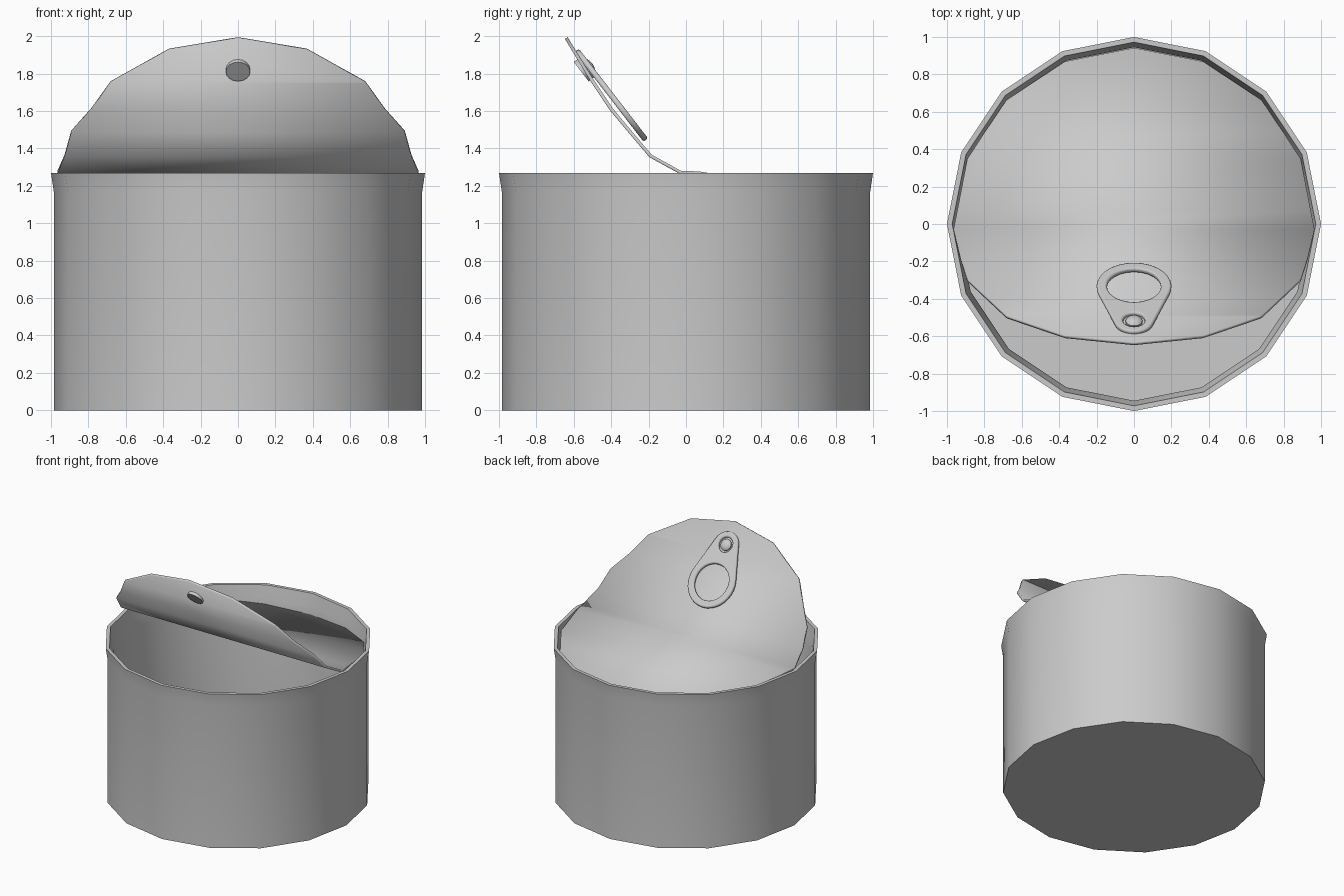
import bpy, bmesh
from math import sin, cos, pi, acos
from mathutils import Matrix, Vector

if "Cube" in bpy.data.objects:
    bpy.data.objects.remove(bpy.data.objects["Cube"])


def finish(name, bm, angle=40):
    bmesh.ops.remove_doubles(bm, verts=bm.verts, dist=1e-5)
    bmesh.ops.recalc_face_normals(bm, faces=bm.faces)
    me = bpy.data.meshes.new(name)
    bm.to_mesh(me)
    bm.free()
    ob = bpy.data.objects.new(name, me)
    bpy.context.collection.objects.link(ob)
    smooth(ob, angle)
    return ob


def smooth(ob, angle=40):
    bpy.ops.object.select_all(action='DESELECT')
    ob.select_set(True)
    bpy.context.view_layer.objects.active = ob
    bpy.ops.object.shade_smooth_by_angle(angle=angle * pi / 180)


def lathe(name, profile, n):
    bm = bmesh.new()
    rings = [[bm.verts.new((r * cos(2 * pi * i / n), r * sin(2 * pi * i / n), z))
              for i in range(n)] if r else [bm.verts.new((0, 0, z))] for r, z in profile]
    for a, b in zip(rings, rings[1:]):
        for i in range(n):
            j = (i + 1) % n
            quad = [a[i % len(a)], a[j % len(a)], b[j % len(b)], b[i % len(b)]]
            bm.faces.new(list(dict.fromkeys(quad)))
    return finish(name, bm)


# Hollow can body with flared rim
lathe("can_body", [(0, 0), (0.985, 0), (0.985, 1.17), (1.0, 1.27), (0.972, 1.27),
                   (0.955, 1.17), (0.945, 1.1), (0.945, 0.04), (0, 0.04)], 16)

# Peeled lid: flat disc sliced across, then bent along a profile (s, y, z)
bend = [(-0.965, 0.94, 1.10), (-0.5, 0.48, 1.20), (-0.1, 0.07, 1.268), (0, -0.03, 1.272),
        (0.19, -0.19, 1.36), (0.37, -0.30, 1.49), (0.53, -0.40, 1.61),
        (0.69, -0.50, 1.76), (0.965, -0.64, 1.99)]
bm = bmesh.new()
bmesh.ops.create_circle(bm, cap_ends=True, segments=16, radius=0.965)
for s in [b[0] for b in bend[1:-1]] + [0.8915]:
    bmesh.ops.bisect_plane(bm, geom=bm.verts[:] + bm.edges[:] + bm.faces[:], dist=1e-3,
                           plane_co=(0, -s, 0), plane_no=(0, 1, 0))
for v in bm.verts:
    s = -v.co.y
    for a, b in zip(bend, bend[1:]):
        if s <= b[0] + 1e-5:
            f = (s - a[0]) / (b[0] - a[0])
            v.co.y, v.co.z = a[1] + f * (b[1] - a[1]), a[2] + f * (b[2] - a[2])
            break
lid = finish("peeled_lid", bm)
mod = lid.modifiers.new("thickness", 'SOLIDIFY')
mod.thickness, mod.offset = 0.018, 0

# Shared frame of tab and rivet: local y runs up the lid, z points off its face
t = Vector((0, -0.61, 0.79)).normalized()
n = Vector((0, 0.79, 0.61)).normalized()
frame = Matrix(((-1, 0, 0, 0), (0, t.y, n.y, -0.215), (0, t.z, n.z, 1.445), (0, 0, 0, 1)))


def arc(cy, r, a0, a1, k):
    return [(r * cos(a0 + (a1 - a0) * i / k), cy + r * sin(a0 + (a1 - a0) * i / k))
            for i in range(k + 1)]


# Pull tab: teardrop outline with finger hole and rivet hole
big, small, c0, c1 = 0.19, 0.095, 0.2, 0.5
th = pi / 2 - acos((big - small) / (c1 - c0))
outline = arc(c0, big, pi - th, 2 * pi + th, 20) + arc(c1, small, th, pi - th, 10)
loops = [outline, arc(c0, 0.155, 0, 2 * pi * 23 / 24, 23), arc(c1, 0.07, 0, 2 * pi * 15 / 16, 15)]
cu = bpy.data.curves.new("pull_tab", 'CURVE')
cu.dimensions, cu.fill_mode = '2D', 'BOTH'
cu.extrude, cu.bevel_depth, cu.bevel_resolution = 0.005, 0.01, 1
for pts in loops:
    sp = cu.splines.new('POLY')
    sp.points.add(len(pts) - 1)
    for p, (x, y) in zip(sp.points, pts):
        p.co = (x, y, 0, 1)
    sp.use_cyclic_u = True
tab = bpy.data.objects.new("pull_tab", cu)
bpy.context.collection.objects.link(tab)
tab.matrix_world = frame
bpy.ops.object.select_all(action='DESELECT')
tab.select_set(True)
bpy.context.view_layer.objects.active = tab
bpy.ops.object.convert(target='MESH')
smooth(bpy.context.object, 50)

# Domed rivet joining tab and lid
rivet = lathe("rivet", [(0, -0.05), (0.065, -0.05), (0.065, -0.005), (0.045, -0.005),
                        (0.045, 0.005), (0.035, 0.016), (0.018, 0.022), (0, 0.024)], 16)
rivet.matrix_world = frame @ Matrix.Translation((0, c1, 0))
